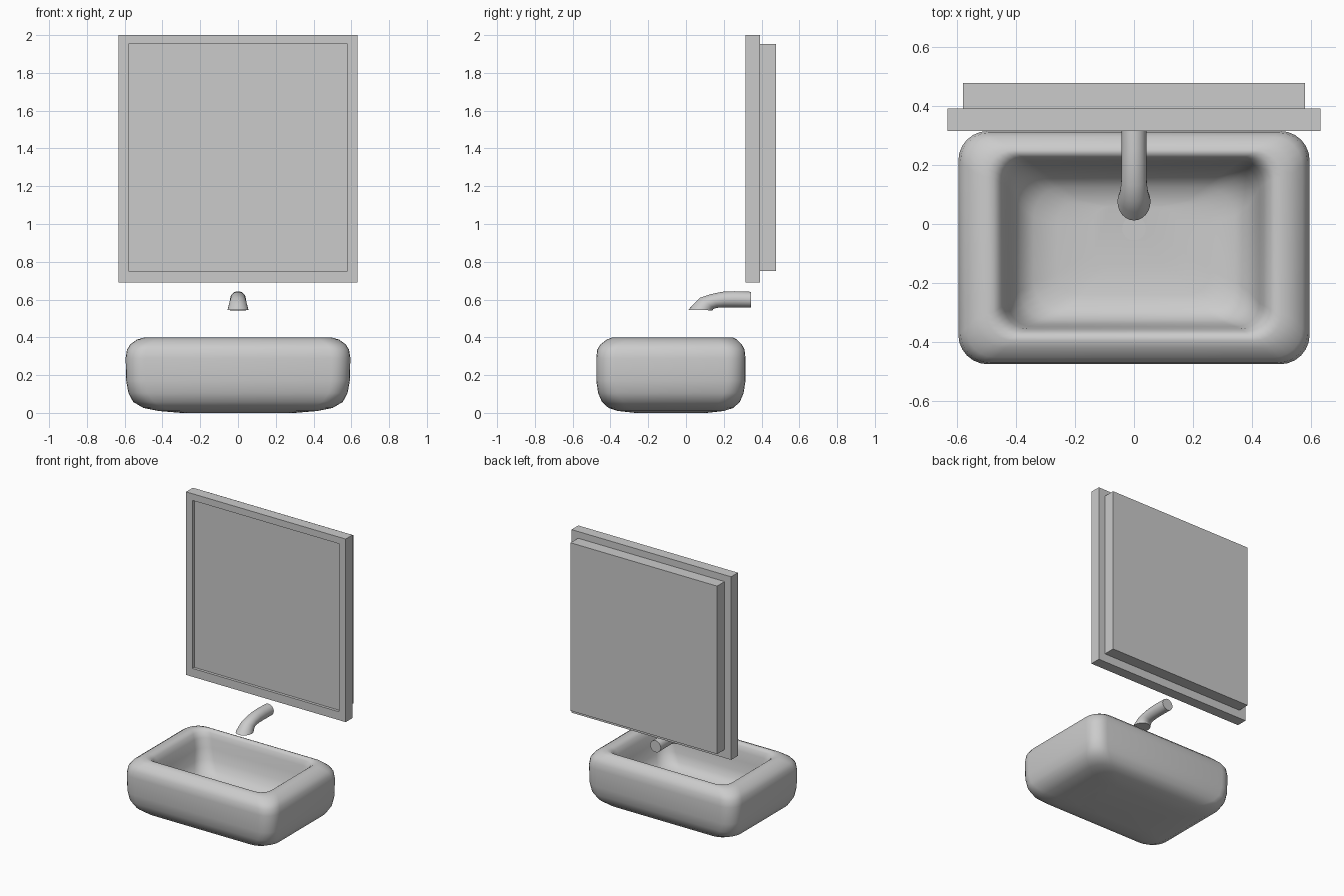
import bpy, math

if "Cube" in bpy.data.objects:
    bpy.data.objects.remove(bpy.data.objects["Cube"])

def make(name, verts, faces, smooth=None):
    mesh = bpy.data.meshes.new(name)
    mesh.from_pydata(verts, [], faces)
    ob = bpy.data.objects.new(name, mesh)
    bpy.context.collection.objects.link(ob)
    bpy.ops.object.select_all(action='DESELECT')
    ob.select_set(True)
    bpy.context.view_layer.objects.active = ob
    bpy.ops.object.mode_set(mode='EDIT')
    bpy.ops.mesh.select_all(action='SELECT')
    bpy.ops.mesh.normals_make_consistent(inside=False)
    bpy.ops.object.mode_set(mode='OBJECT')
    if smooth:
        bpy.ops.object.shade_smooth_by_angle(angle=math.radians(smooth))
    return ob

def loft(name, rings, smooth):
    n = len(rings[0])
    verts = [v for ring in rings for v in ring]
    faces = [(r*n + i, r*n + (i+1) % n, (r+1)*n + (i+1) % n, (r+1)*n + i)
             for r in range(len(rings) - 1) for i in range(n)]
    faces += [tuple(range(n)), tuple(range(len(verts) - n, len(verts)))]
    return make(name, verts, faces, smooth)

def box(name, hx, y0, y1, z0, z1):
    rings = [[(-hx, y, z0), (hx, y, z0), (hx, y, z1), (-hx, y, z1)] for y in (y0, y1)]
    return loft(name, rings, None)

def rounded_rect(hx, y0, y1, r, z, seg=6):
    corners = [(hx-r, y1-r, 0), (-hx+r, y1-r, 90), (-hx+r, y0+r, 180), (hx-r, y0+r, 270)]
    return [(cx + r*math.cos(math.radians(a + 90*k/seg)),
             cy + r*math.sin(math.radians(a + 90*k/seg)), z)
            for cx, cy, a in corners for k in range(seg + 1)]

# Basin: outer shell, rounded rim and sunken bowl (half width, front, back, corner radius, z)
basin = [
    (0.30, -0.27, 0.11, 0.08, 0.000), (0.42, -0.36, 0.20, 0.10, 0.010),
    (0.50, -0.41, 0.25, 0.11, 0.026), (0.555, -0.445, 0.285, 0.11, 0.058),
    (0.58, -0.465, 0.305, 0.10, 0.105), (0.592, -0.475, 0.315, 0.10, 0.17),
    (0.595, -0.475, 0.315, 0.10, 0.29), (0.588, -0.47, 0.31, 0.10, 0.335),
    (0.57, -0.452, 0.295, 0.10, 0.363), (0.535, -0.42, 0.27, 0.10, 0.388),
    (0.50, -0.395, 0.25, 0.09, 0.398), (0.475, -0.378, 0.236, 0.08, 0.396),
    (0.455, -0.365, 0.224, 0.08, 0.38), (0.44, -0.355, 0.214, 0.08, 0.345),
    (0.425, -0.348, 0.202, 0.08, 0.28), (0.41, -0.34, 0.185, 0.09, 0.21),
    (0.385, -0.325, 0.16, 0.10, 0.155), (0.34, -0.295, 0.125, 0.10, 0.12),
    (0.26, -0.24, 0.08, 0.08, 0.104), (0.14, -0.14, 0.06, 0.06, 0.10),
]
loft("basin", [rounded_rect(*p) for p in basin], 60)

# Drain disc on the bowl floor
N = 24
ring = [(math.cos(2*math.pi*i/N), math.sin(2*math.pi*i/N)) for i in range(N)]
loft("drain", [[(0.04*c, -0.015 + 0.04*s, z) for c, s in ring] for z in (0.09, 0.105)], 30)

# Spout: (top y, top z, bottom y, bottom z, half width)
spout = [
    (0.345, 0.641, 0.345, 0.558, 0.042), (0.255, 0.644, 0.255, 0.559, 0.042),
    (0.19, 0.641, 0.205, 0.559, 0.042), (0.13, 0.628, 0.17, 0.557, 0.043),
    (0.075, 0.61, 0.15, 0.553, 0.046), (0.04, 0.576, 0.143, 0.548, 0.051),
    (0.012, 0.545, 0.14, 0.543, 0.056),
]
loft("spout", [[(w*c, (ty+by)/2 + s*(ty-by)/2, (tz+bz)/2 + s*(tz-bz)/2) for c, s in ring]
               for ty, tz, by, bz, w in spout], 40)

# Mirror frame with an open centre
def rect(hx, z0, z1, y):
    return [(-hx, y, z0), (hx, y, z0), (hx, y, z1), (-hx, y, z1)]

F, B = 0.315, 0.392
loops = [rect(0.632, 0.69, 2.0, F), rect(0.632, 0.69, 2.0, B),
         rect(0.58, 0.75, 1.952, B), rect(0.58, 0.75, 1.952, F)]
make("mirror_frame", [v for l in loops for v in l],
     [(r*4 + i, r*4 + (i+1) % 4, ((r+1) % 4)*4 + (i+1) % 4, ((r+1) % 4)*4 + i)
      for r in range(4) for i in range(4)])

# Mirror panel, slightly recessed in front and standing proud at the back
box("mirror_panel", 0.58, 0.335, 0.477, 0.75, 1.952)
